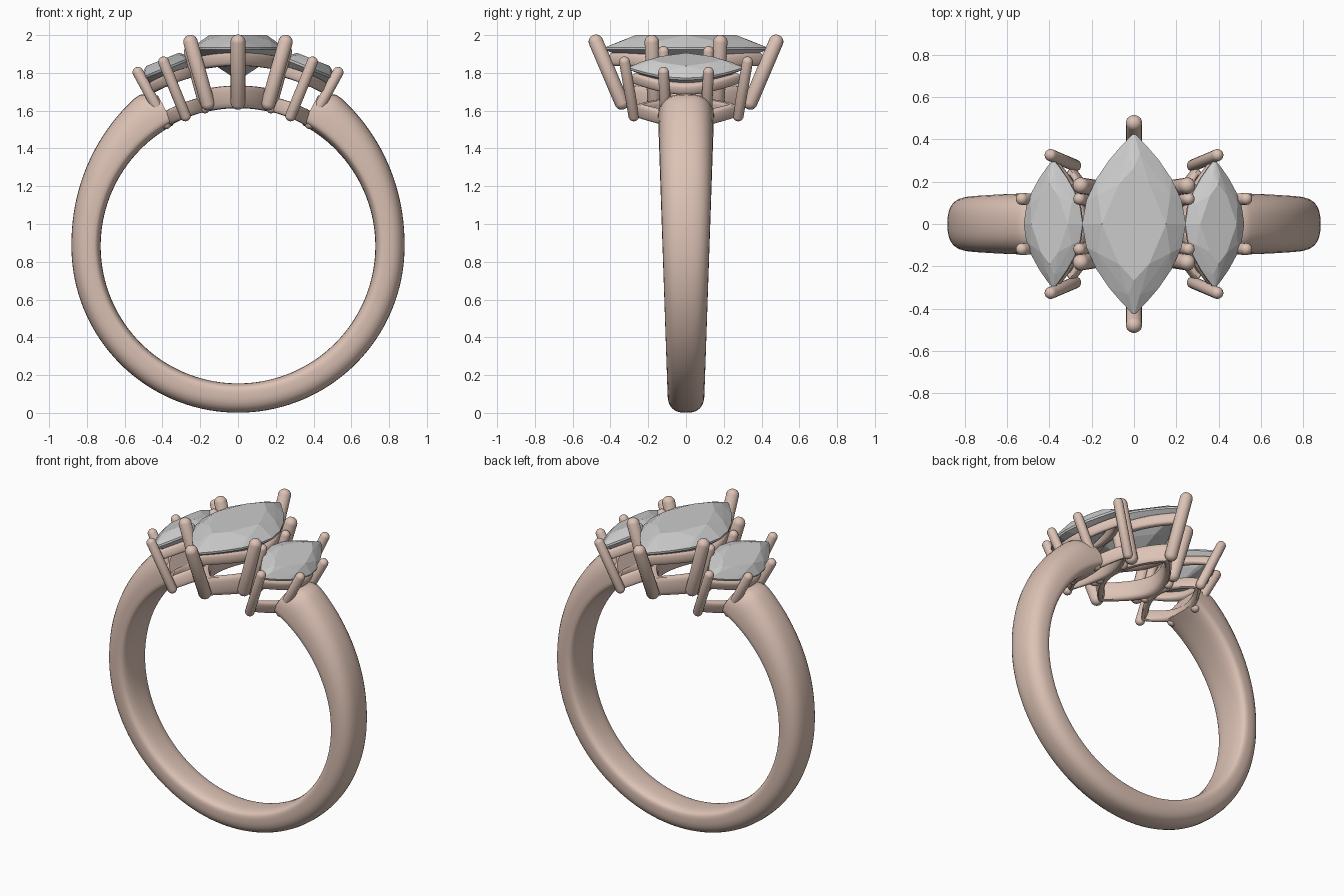
import bpy, bmesh
from math import sin, cos, pi, radians, sqrt, copysign
from mathutils import Matrix, Vector

if "Cube" in bpy.data.objects:
    bpy.data.objects.remove(bpy.data.objects["Cube"])

CZ = 0.883      # height of the ring centre
R_IN = 0.727    # finger hole radius

metal = bpy.data.materials.new("rose_metal")
metal.diffuse_color = (0.72, 0.54, 0.46, 1)
metal.use_nodes = True
metal.node_tree.nodes["Principled BSDF"].inputs["Base Color"].default_value = metal.diffuse_color


def finish(name, bm, mat=None, smooth=True):
    bmesh.ops.recalc_face_normals(bm, faces=bm.faces)
    me = bpy.data.meshes.new(name)
    bm.to_mesh(me)
    bm.free()
    ob = bpy.data.objects.new(name, me)
    bpy.context.collection.objects.link(ob)
    if mat:
        me.materials.append(mat)
    if smooth:
        bpy.ops.object.select_all(action='DESELECT')
        bpy.context.view_layer.objects.active = ob
        ob.select_set(True)
        bpy.ops.object.shade_smooth_by_angle(angle=radians(40))
    return ob


def power(c, n):
    return copysign(abs(c) ** (2 / n), c)


def marquise(phi, a, b):
    """Pointed oval outline, half width a along x, half length b along y."""
    return copysign(a * (1 - abs(sin(phi)) ** 1.85), cos(phi)), b * sin(phi)


def skin(bm, loops, closed):
    """Bridge equal vertex loops into a tube."""
    rows = [[bm.verts.new(p) for p in loop] for loop in loops]
    n = len(rows[0])
    for i in range(len(rows) - (0 if closed else 1)):
        r, s = rows[i], rows[(i + 1) % len(rows)]
        for j in range(n):
            k = (j + 1) % n
            bm.faces.new((r[j], r[k], s[k], s[j]))
    if not closed:
        bm.faces.new(rows[0])
        bm.faces.new(rows[-1])


# tapered band, open at the top, thickening into the shoulders
def band():
    loops = []
    start, steps = 28, 120
    for i in range(steps + 1):
        deg = start + (360 - 2 * start) * i / steps
        t = radians(deg)
        d = min(deg, 360 - deg)
        th = 0.155 + 0.078 * max(0, (90 - d) / 57) ** 1.7
        if d < 34:
            th -= 0.07 * ((34 - d) / 6) ** 1.5
        half = 0.095 + 0.055 * (CZ + 0.8 * cos(t)) / 1.65
        loop = []
        for j in range(32):
            p = 2 * pi * j / 32
            if sin(p) >= 0:
                r = R_IN + 0.05 + (th - 0.05) * power(sin(p), 2.6)
            else:
                r = R_IN + 0.05 + 0.05 * power(sin(p), 3.2)
            loop.append((r * sin(t), half * power(cos(p), 2.6), CZ + r * cos(t)))
        loops.append(loop)
    bm = bmesh.new()
    skin(bm, loops, False)
    finish("band", bm, metal)


# pointed oval rail, bent around the finger
def rail(name, M, a, b, w, rad, h):
    loops = []
    for i in range(64):
        phi = 2 * pi * (i + 0.5) / 64
        loop = []
        for j in range(16):
            p = 2 * pi * j / 16
            o = rad * power(cos(p), 3)
            x, y = marquise(phi, a + o, b + o)
            ww = w + h * power(sin(p), 3)
            loop.append(M @ Vector((x, y, sqrt(ww * ww - x * x))))
        loops.append(loop)
    bm = bmesh.new()
    skin(bm, loops, True)
    finish(name, bm, metal)


# round-ended claws
def prongs(name, M, pairs, rad):
    bm = bmesh.new()
    for lo, hi in pairs:
        lo, hi = Vector(lo), Vector(hi)
        d = hi - lo
        vs = bmesh.ops.create_uvsphere(bm, u_segments=16, v_segments=9, radius=rad)["verts"]
        for v in vs:
            v.co.z += copysign(d.length / 2 - rad, v.co.z)
        T = Matrix.Translation((lo + hi) / 2) @ d.to_track_quat('Z', 'Y').to_matrix().to_4x4()
        bmesh.ops.transform(bm, matrix=M @ T, verts=vs)
    finish(name, bm, metal)


# faceted marquise stone made as the hull of its facet corners
def stone(name, M, a, b, w, crown, depth):
    bm = bmesh.new()
    # (scale, height, corner count, phase)
    rows = [(1, w, 24, 0), (1, w - 0.012, 24, 0),
            (0.84, w + crown * 0.55, 8, 0.5), (0.62, w + crown, 8, 0),
            (0.55, w - depth * 0.58, 8, 0.5)]
    for s, z, n, ph in rows:
        for i in range(n):
            x, y = marquise(2 * pi * (i + ph) / n, a * s, b * s)
            bm.verts.new((x, y, z))
    bm.verts.new((0, 0, w - depth))
    res = bmesh.ops.convex_hull(bm, input=bm.verts)
    loose = [v for v in bm.verts if not v.link_faces]
    bmesh.ops.delete(bm, geom=loose, context='VERTS')
    bmesh.ops.dissolve_limit(bm, angle_limit=0.01, verts=bm.verts, edges=bm.edges)
    bmesh.ops.transform(bm, matrix=M, verts=bm.verts)
    finish(name, bm, None, False)


def claw_set(base_end, tip_end, base_side, tip_side):
    """Two end claws and four flank claws mirrored about both axes."""
    out = []
    for sy in (-1, 1):
        f = lambda p, sx: (p[0] * sx, p[1] * sy, p[2])
        out.append((f(base_end, 1), f(tip_end, 1)))
        out += [(f(base_side, sx), f(tip_side, sx)) for sx in (-1, 1)]
    return out


band()

# centre setting
C = Matrix.Translation((0, 0, CZ))
stone("centre_stone", C, 0.245, 0.43, 1.052, 0.065, 0.175)
rail("centre_lower_rail", C, 0.165, 0.30, 0.79, 0.03, 0.06)
rail("centre_upper_rail", C, 0.195, 0.375, 0.99, 0.032, 0.036)
prongs("centre_claws", C, claw_set((0, 0.325, 0.725), (0, 0.492, 1.117),
                                   (0.15, 0.165, 0.72), (0.262, 0.183, 1.117)), 0.039)

# side settings, tilted around the finger
for side, s in (("left", -1), ("right", 1)):
    M = C @ Matrix.Rotation(radians(22 * s), 4, 'Y')
    stone(side + "_stone", M, 0.15, 0.305, 1.02, 0.046, 0.12)
    rail(side + "_lower_rail", M, 0.105, 0.245, 0.772, 0.025, 0.04)
    rail(side + "_upper_rail", M, 0.118, 0.265, 0.955, 0.025, 0.03)
    prongs(side + "_claws", M, claw_set((0, 0.272, 0.715), (0, 0.33, 1.08),
                                        (0.108, 0.105, 0.715), (0.15, 0.12, 1.08)), 0.029)
